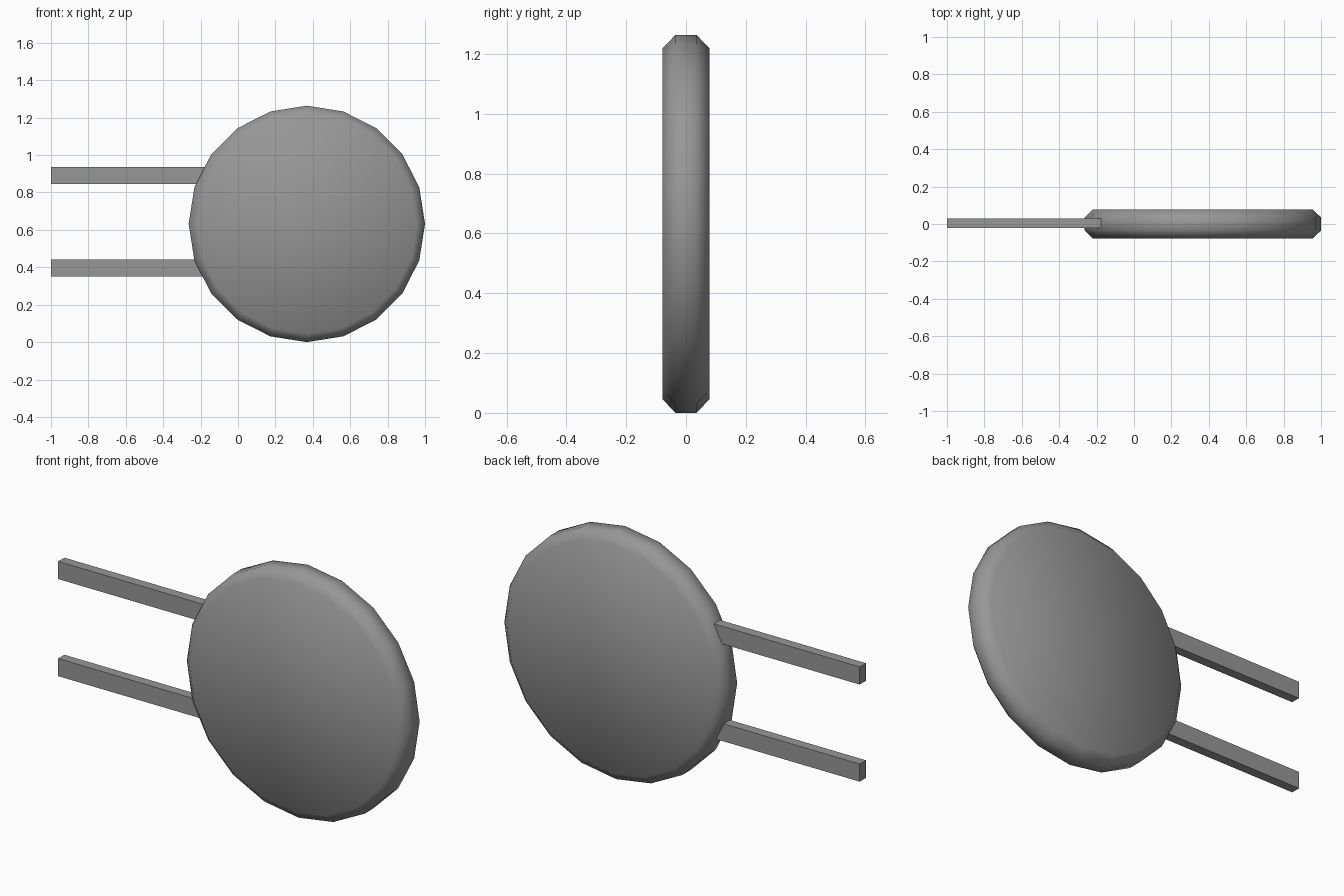
import bpy, bmesh, math

if "Cube" in bpy.data.objects:
    bpy.data.objects.remove(bpy.data.objects["Cube"])

CX, CZ, R, SIDES = 0.368, 0.632, 0.632, 20

# Dark grey for all parts
grey = bpy.data.materials.new("dark_grey")
grey.diffuse_color = (0.31, 0.31, 0.31, 1)
grey.use_nodes = True
grey.node_tree.nodes["Principled BSDF"].inputs["Base Color"].default_value = grey.diffuse_color


def make_object(name, bm):
    bmesh.ops.recalc_face_normals(bm, faces=bm.faces)
    mesh = bpy.data.meshes.new(name)
    bm.to_mesh(mesh)
    bm.free()
    mesh.materials.append(grey)
    obj = bpy.data.objects.new(name, mesh)
    bpy.context.collection.objects.link(obj)
    return obj


# Round head: 20-sided disc with chamfered rim, axis along y
bm = bmesh.new()
rings = []
for y, r in [(-0.078, 0.587), (-0.035, R), (0.035, R), (0.078, 0.587)]:
    angles = [2 * math.pi * i / SIDES for i in range(SIDES)]
    rings.append([bm.verts.new((CX + r * math.cos(a), y, CZ + r * math.sin(a)))
                  for a in angles])
for a, b in zip(rings, rings[1:]):
    for i in range(SIDES):
        j = (i + 1) % SIDES
        bm.faces.new((a[i], a[j], b[j], b[i]))
bm.faces.new(rings[0])
bm.faces.new(rings[-1])
head = make_object("disc_head", bm)
bpy.context.view_layer.objects.active = head
head.select_set(True)
bpy.ops.object.shade_smooth_by_angle(angle=math.radians(60))

# Two flat prongs reaching into the rim
for name, z in (("upper_prong", 0.891), ("lower_prong", 0.396)):
    bm = bmesh.new()
    bmesh.ops.create_cube(bm, size=1)
    x0, x1 = -1.0, -0.17
    for v in bm.verts:
        v.co = ((x0 + x1) / 2 + v.co.x * (x1 - x0), 0.004 + v.co.y * 0.05,
                z + v.co.z * 0.09)
    make_object(name, bm)
